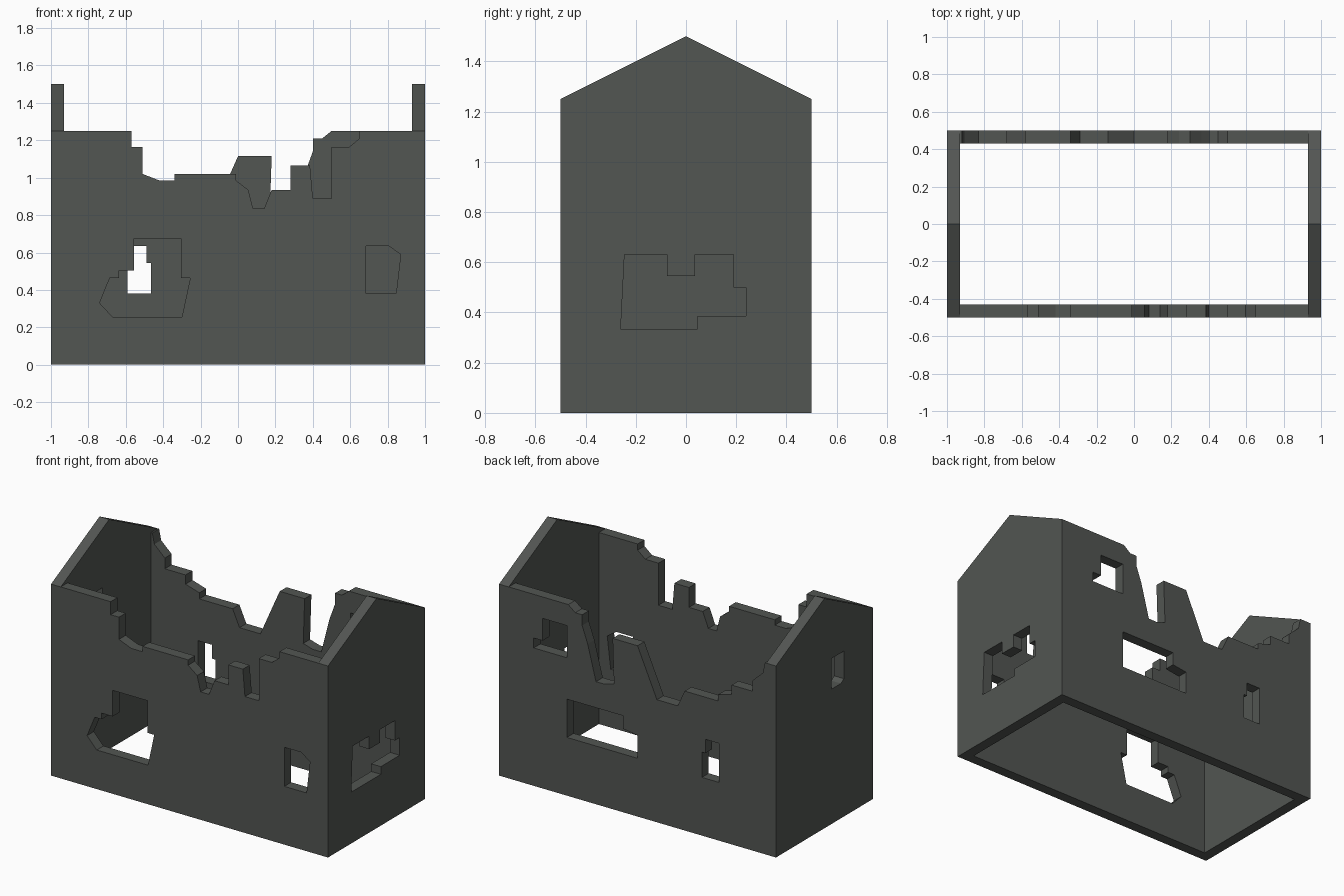
import bpy, bmesh
from mathutils import Vector

if "Cube" in bpy.data.objects:
    bpy.data.objects.remove(bpy.data.objects["Cube"])

stone = bpy.data.materials.new("dark grey stone")
stone.diffuse_color = (0.085, 0.092, 0.085, 1)
stone.use_nodes = True
stone.node_tree.nodes["Principled BSDF"].inputs["Base Color"].default_value = stone.diffuse_color

T = 0.07   # wall thickness


def wall(name, place, depth, outline, holes):
    """Flat profile with holes, filled and extruded to a slab."""
    bm = bmesh.new()
    edges = []
    for loop in [outline] + holes:
        vs = [bm.verts.new(place(u, z)) for u, z in loop]
        edges += [bm.edges.new((a, b)) for a, b in zip(vs, vs[1:] + vs[:1])]
    bmesh.ops.triangle_fill(bm, use_beauty=True, use_dissolve=False, edges=edges)
    ext = bmesh.ops.extrude_face_region(bm, geom=bm.faces[:], use_keep_orig=True)
    moved = [g for g in ext["geom"] if isinstance(g, bmesh.types.BMVert)]
    bmesh.ops.translate(bm, verts=moved, vec=Vector(depth))
    bmesh.ops.recalc_face_normals(bm, faces=bm.faces[:])
    me = bpy.data.meshes.new(name)
    bm.to_mesh(me)
    bm.free()
    me.materials.append(stone)
    ob = bpy.data.objects.new(name, me)
    bpy.context.collection.objects.link(ob)
    return ob


E = 1 - T   # long walls end where the gables begin

# front wall with broken top
front_top = [(-E, 1.25), (-.57, 1.25), (-.57, 1.165), (-.51, 1.165), (-.51, 1.02),
             (-.42, .985), (-.34, .985), (-.34, 1.02), (-.01, 1.02), (-.01, .985),
             (.055, .935), (.08, .835), (.14, .835), (.18, .935), (.28, .935),
             (.28, 1.065), (.385, 1.065), (.40, .89), (.50, .89), (.50, 1.165),
             (.595, 1.165), (.65, 1.21), (.65, 1.25), (E, 1.25)]
large_breach = [(-.555, .675), (-.305, .675), (-.305, .465), (-.255, .465),
                (-.30, .255), (-.67, .255), (-.74, .33), (-.685, .465),
                (-.635, .465), (-.635, .505), (-.555, .505)]
front_window = [(.685, .635), (.805, .635), (.87, .59), (.845, .38), (.685, .38)]
wall("front_wall", lambda u, z: (u, -.5, z), (0, T, 0),
     [(E, 0), (-E, 0)] + front_top, [large_breach, front_window])

# back wall with broken top
back_top = [(-E, 1.25), (-.92, 1.25), (-.905, 1.18), (-.83, 1.11), (-.83, 1.04),
            (-.68, 1.04), (-.68, .98), (-.58, .95), (-.58, .91), (-.34, .91),
            (-.29, .80), (-.14, .80), (0, 1.115), (.18, 1.115), (.17, .82),
            (.24, .80), (.30, .80), (.36, 1.03), (.40, 1.14), (.40, 1.21),
            (.45, 1.21), (.50, 1.25), (E, 1.25)]
narrow_hole = [(-.59, .635), (-.49, .635), (-.49, .545), (-.465, .545),
               (-.465, .38), (-.59, .38)]
wide_hole = [(.51, .63), (.105, .63), (.105, .545), (0, .53), (0, .38), (.51, .38)]
upper_hole = [(.685, 1.11), (.51, 1.11), (.51, .90), (.75, .90), (.75, .965), (.685, .965)]
wall("back_wall", lambda u, z: (u, .5 - T, z), (0, T, 0),
     [(E, 0), (-E, 0)] + back_top, [narrow_hole, wide_hole, upper_hole])

# gable end walls
gable = [(-.5, 0), (.5, 0), (.5, 1.25), (0, 1.5), (-.5, 1.25)]
right_hole = [(-.245, .63), (-.075, .63), (-.075, .545), (.035, .545), (.035, .63),
              (.19, .63), (.19, .50), (.24, .50), (.24, .385), (.045, .385),
              (.045, .335), (-.26, .335)]
left_hole = [(-.07, 1.08), (-.20, 1.08), (-.20, .90), (-.17, .88), (-.07, .88)]
wall("right_gable", lambda u, z: (E, u, z), (T, 0, 0), gable, [right_hole])
wall("left_gable", lambda u, z: (-1, u, z), (T, 0, 0), gable, [left_hole])
